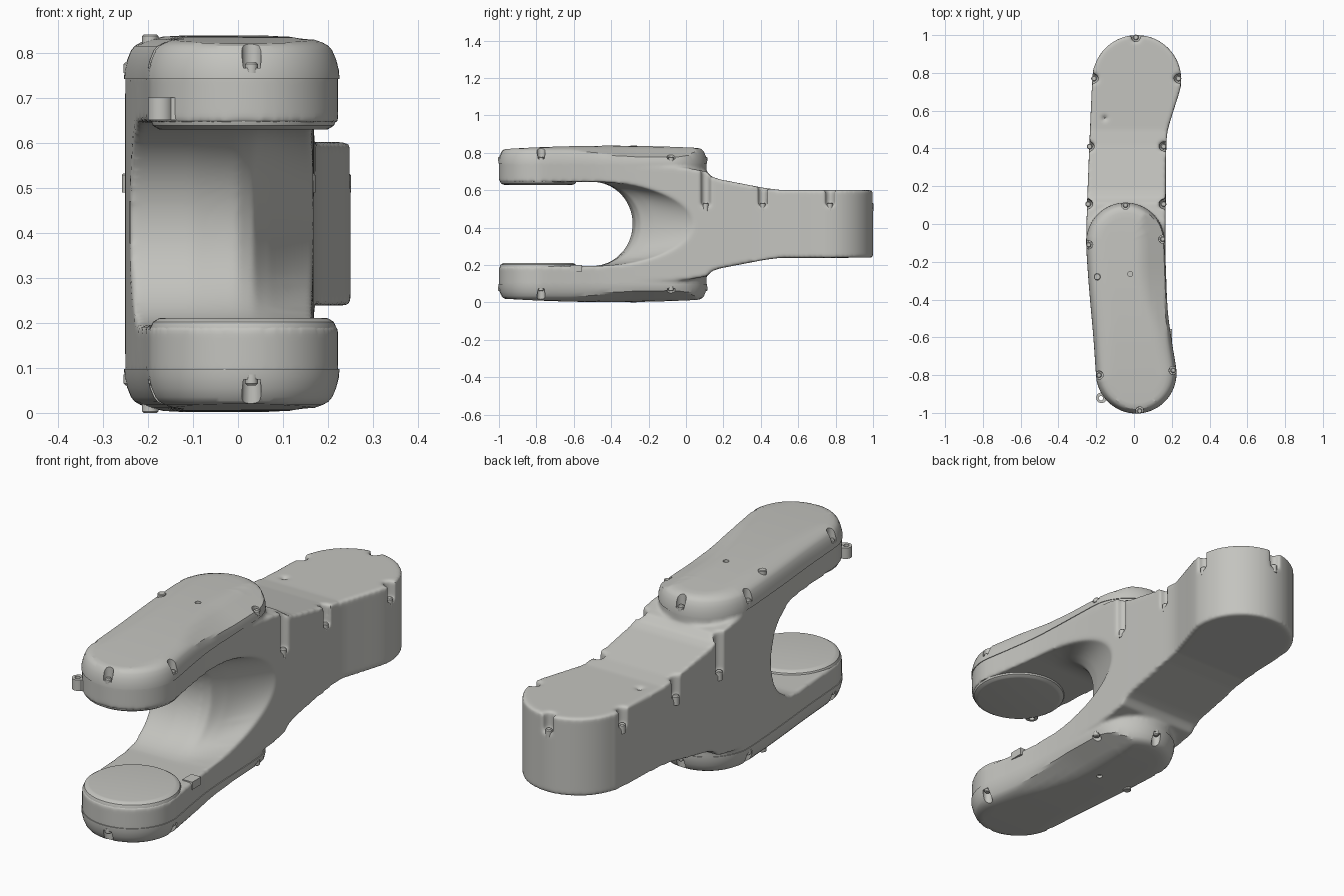
import bpy, bmesh, math
from mathutils import Vector, Matrix

if "Cube" in bpy.data.objects:
    bpy.data.objects.remove(bpy.data.objects["Cube"])

MID = 0.42  # height of the symmetry plane
grey = bpy.data.materials.new("warm grey")
grey.diffuse_color = (0.55, 0.55, 0.52, 1)
grey.use_nodes = True
grey.node_tree.nodes["Principled BSDF"].inputs["Base Color"].default_value = grey.diffuse_color


def loft(name, rings):
    """Closed solid through a list of equal-length point rings."""
    bm = bmesh.new()
    vs = [[bm.verts.new(p) for p in r] for r in rings]
    n = len(rings[0])
    for a, b in zip(vs, vs[1:]):
        for i in range(n):
            j = (i + 1) % n
            bm.faces.new((a[i], a[j], b[j], b[i]))
    ends = [bm.faces.new(vs[0]), bm.faces.new(vs[-1])]
    bmesh.ops.triangulate(bm, faces=ends)
    bmesh.ops.recalc_face_normals(bm, faces=bm.faces)
    me = bpy.data.meshes.new(name)
    bm.to_mesh(me)
    bm.free()
    me.materials.append(grey)
    ob = bpy.data.objects.new(name, me)
    bpy.context.collection.objects.link(ob)
    return ob


def activate(ob):
    bpy.ops.object.select_all(action='DESELECT')
    ob.select_set(True)
    bpy.context.view_layer.objects.active = ob


def modify(ob, kind, **settings):
    m = ob.modifiers.new(kind.lower(), kind)
    for k, v in settings.items():
        setattr(m, k, v)
    activate(ob)
    bpy.ops.object.modifier_apply(modifier=m.name)


def boolean(ob, tool, op):
    modify(ob, 'BOOLEAN', object=tool, operation=op, solver='EXACT')
    bpy.data.objects.remove(tool)


def smooth(ob, angle=35):
    activate(ob)
    bpy.ops.object.shade_smooth_by_angle(angle=math.radians(angle))


def flipped_copy(ob, name):
    """Mirrored copy on the underside."""
    me = ob.data.copy()
    me.transform(Matrix.Translation((0, 0, 2 * MID)) @ Matrix.Diagonal((1, 1, -1, 1)))
    me.flip_normals()
    new = bpy.data.objects.new(name, me)
    bpy.context.collection.objects.link(new)
    return new


def turned(name, x, y, steps, n=20):
    """Round part from (radius, z) steps."""
    return loft(name, [[(x + r * math.cos(i * math.tau / n), y + r * math.sin(i * math.tau / n), z)
                        for i in range(n)] for r, z in steps])


def box(name, x0, x1, y0, y1, z0, z1):
    return loft(name, [[(x0, y0, z), (x1, y0, z), (x1, y1, z), (x0, y1, z)] for z in (z0, z1)])


def arc(cx, cy, r, a0, a1, n=14):
    return [(cx + r * math.cos(math.radians(a0 + (a1 - a0) * i / n)),
             cy + r * math.sin(math.radians(a0 + (a1 - a0) * i / n))) for i in range(n + 1)]


def curve(pts, sub=4):
    """Closed smooth curve through the points."""
    out, n = [], len(pts)
    P = [Vector(p) for p in pts]
    for i in range(n):
        a, b, c, d = (P[(i + k) % n] for k in (-1, 0, 1, 2))
        for s in range(sub):
            t = s / sub
            out.append(0.5 * (2 * b + (c - a) * t + (2 * a - 5 * b + 4 * c - d) * t * t
                              + (3 * b - a - 3 * c + d) * t ** 3))
    return out


def prism(name, pts, z0, z1):
    return loft(name, [[(p[0], p[1], z) for p in pts] for z in (z0, z1)])


# Plan outlines: whole arm, and the fork cover with its rounded rear end
front = [(0.175, -0.45), (0.197, -0.62)] + arc(0.012, -0.79, 0.21, 10, -176) \
    + [(-0.212, -0.6), (-0.23, -0.4)]
rear = [(-0.249, -0.1), (-0.25, 0.05), (-0.243, 0.25), (-0.233, 0.5)] \
    + arc(0.015, 0.765, 0.235, 176, -14) + [(0.203, 0.58), (0.176, 0.48), (0.17, 0.35), (0.168, 0.1), (0.166, -0.2)]
arm_outline = curve(front + rear)
cover_outline = curve(front + [(-0.244, -0.22)] + arc(-0.045, -0.095, 0.205, 180, 0) + [(0.165, -0.22)])

# Main body: plan outline cut by the side profile, plus the thick fork block
body = prism("arm_body", arm_outline, -0.2, 1.1)
half = [(1.2, 0.18), (0.5, 0.182), (0.42, 0.192), (0.3, 0.215), (0.18, 0.238), (0.14, 0.252),
        (0.11, 0.28), (0.0, 0.3), (-1.2, 0.3)]
side = [(y, MID + h) for y, h in half] + [(y, MID - h) for y, h in reversed(half)]
boolean(body, loft("side_profile", [[(x, y, z) for y, z in side] for x in (-0.5, 0.5)]), 'INTERSECT')
boolean(body, prism("fork_block", cover_outline, 0.078, 0.762), 'UNION')

# Fork opening, sweeping deeper towards the right side
rings = []
for x, depth in ((-0.5, -0.285), (-0.1, -0.285), (0.0, -0.27), (0.035, -0.245),
                 (0.07, -0.175), (0.17, 0.05), (0.3, 0.34)):
    arc_pts = [(x, -0.5 + (depth + 0.5) * math.cos(a), MID + 0.225 * math.sin(a))
               for a in (math.radians(-90 + 180 * i / 32) for i in range(33))]
    rings.append([(x, -1.3, MID - 0.225)] + arc_pts + [(x, -1.3, MID + 0.225)])
boolean(body, loft("fork_opening", rings), 'DIFFERENCE')

# Screw slots along the upper rim of the arm
arm_slots = [(0.01, 0.988), (-0.212, 0.77), (0.236, 0.77), (-0.235, 0.41), (0.157, 0.41),
             (-0.243, 0.105), (0.157, 0.105)]
for x, y in arm_slots:
    boolean(body, turned("slot", x, y, [(0.024, 0.515), (0.026, 0.9)]), 'DIFFERENCE')
boolean(body, turned("dimple", -0.155, 0.56, [(0.014, 0.585), (0.014, 0.7)]), 'DIFFERENCE')
modify(body, 'REMESH', mode='VOXEL', voxel_size=0.0085, use_smooth_shade=True)
modify(body, 'SMOOTH', factor=0.5, iterations=7)
smooth(body, 50)
for i, (x, y) in enumerate(arm_slots):
    s = turned(f"arm_screw_{i}", x, y, [(0.015, 0.49), (0.015, 0.528), (0.011, 0.532)], 12)
    smooth(s)


# Domed covers with a sloped right flank
def cover_height(x, y):
    crown = 0.838 - 0.02 * ((y + 0.4) / 0.6) ** 2
    ridge = 0.04 + 0.17 * max(0, (-y - 0.25) / 0.53) ** 1.5
    return crown - 0.48 * max(0, x - ridge)


def cover_ring(t, z):
    ring = []
    for p in cover_outline:
        sy = min(-0.095, max(-0.79, p.y))
        sx = 0.012 - 0.057 * min(1, (sy + 0.79) / 0.5)
        x, y = p.x + (sx - p.x) * t, p.y + (sy - p.y) * t
        ring.append((x, y, min(z, cover_height(x, y))))
    return ring


cover = loft("top_cover", [cover_ring(t, z) for t, z in (
    (-0.015, 0.742), (-0.01, 0.76), (0.02, 0.785), (0.06, 0.805), (0.1, 0.815), (0.16, 0.822),
    (0.25, 0.829), (0.4, 0.836), (0.55, 0.84), (0.7, 0.84), (0.85, 0.84), (0.95, 0.84))])
cover_slots = [(0.03, -0.99), (-0.185, -0.8), (0.207, -0.775), (-0.24, -0.11), (0.152, -0.08), (-0.045, 0.1)]
for x, y in cover_slots:
    boolean(cover, turned("slot", x, y, [(0.021, 0.766), (0.023, 0.9)]), 'DIFFERENCE')
boolean(cover, turned("dimple", -0.02, -0.265, [(0.013, 0.825), (0.013, 0.9)]), 'DIFFERENCE')
smooth(cover, 25)
flipped_copy(cover, "bottom_cover")

# Cover screws, top and bottom
for i, (x, y) in enumerate(cover_slots):
    s = turned(f"top_cover_screw_{i}", x, y, [(0.014, 0.755), (0.014, 0.775), (0.01, 0.779)], 12)
    smooth(s)
    flipped_copy(s, f"bottom_cover_screw_{i}")
pin = turned("top_cover_pin", -0.195, -0.28, [(0.018, 0.78), (0.018, 0.837), (0.015, 0.84)])
smooth(pin)
flipped_copy(pin, "bottom_cover_pin")

# Joint pads on the inner faces of the fork
pad = turned("upper_joint_pad", 0.012, -0.79,
             [(0.206, 0.69), (0.206, 0.65), (0.201, 0.638), (0.188, 0.63), (0.18, 0.629)], 64)
smooth(pad)
flipped_copy(pad, "lower_joint_pad")

# Cable eyelet on the upper prong and clip on the lower prong
eyelet = turned("cable_eyelet", -0.172, -0.92, [(0.028, 0.65), (0.028, 0.7)], 24)
boolean(eyelet, box("eyelet_arm", -0.165, -0.12, -0.935, -0.885, 0.65, 0.7), 'UNION')
boolean(eyelet, turned("eyelet_hole", -0.175, -0.922, [(0.012, 0.6), (0.012, 0.8)]), 'DIFFERENCE')
smooth(eyelet)
box("cable_clip", 0.15, 0.2, -0.62, -0.555, 0.165, 0.2)
